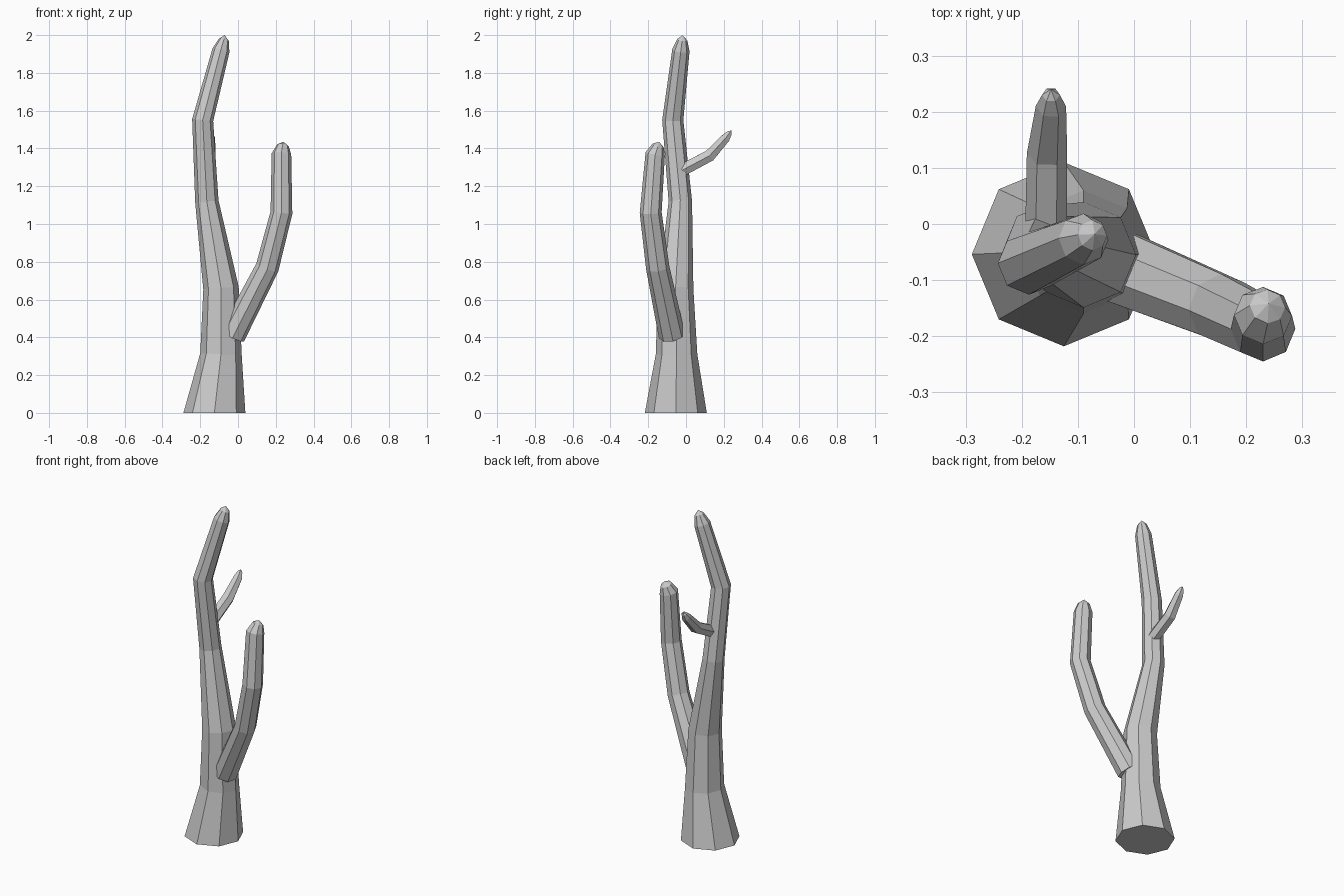
import bpy, bmesh
from math import cos, sin, pi
from mathutils import Vector

cube = bpy.data.objects.get("Cube")
if cube:
    bpy.data.objects.remove(cube)

bark = bpy.data.materials.new("grey_bark")
bark.use_nodes = True
colour = (0.6, 0.6, 0.6, 1)
bark.diffuse_color = colour
bark.node_tree.nodes["Principled BSDF"].inputs["Base Color"].default_value = colour


def limb(name, path, sides, tip, flat_start=False):
    """Faceted tapering tube along (x, y, z, radius) points, closed by a fan at the tip."""
    bm = bmesh.new()
    pts = [Vector(p[:3]) for p in path]
    rings = []
    for i, p in enumerate(pts):
        ahead = (pts[min(i + 1, len(pts) - 1)] - p).normalized()
        behind = (p - pts[max(i - 1, 0)]).normalized()
        t = (ahead + behind).normalized()
        if i == 0 and flat_start:
            t = Vector((0, 0, 1))
        u = Vector((1, 0, 0))
        u = (u - t * u.dot(t)).normalized()
        v = t.cross(u)
        r = path[i][3]
        rings.append([bm.verts.new(p + (u * cos(a) + v * sin(a)) * r)
                      for a in (2 * pi * k / sides for k in range(sides))])
    for lower, upper in zip(rings, rings[1:]):
        for k in range(sides):
            n = (k + 1) % sides
            bm.faces.new((lower[k], lower[n], upper[n], upper[k]))
    apex = bm.verts.new(tip)
    for k in range(sides):
        bm.faces.new((rings[-1][k], rings[-1][(k + 1) % sides], apex))
    bm.faces.new(rings[0][::-1])
    bmesh.ops.recalc_face_normals(bm, faces=bm.faces)
    mesh = bpy.data.meshes.new(name)
    bm.to_mesh(mesh)
    bm.free()
    mesh.materials.append(bark)
    obj = bpy.data.objects.new(name, mesh)
    bpy.context.collection.objects.link(obj)
    return obj


# Main trunk with a flared foot
limb("trunk", [(-0.125, -0.054, 0, 0.164), (-0.09, -0.05, 0.31, 0.11),
               (-0.09, -0.055, 0.66, 0.094), (-0.165, -0.03, 1.12, 0.062),
               (-0.187, -0.07, 1.55, 0.056), (-0.09, -0.027, 1.92, 0.046),
               (-0.074, -0.02, 1.975, 0.027)], 8, (-0.07, -0.018, 2.0), True)

# Large side branch
limb("side_branch", [(-0.03, -0.075, 0.41, 0.07), (0.155, -0.15, 0.77, 0.062),
                     (0.23, -0.187, 1.06, 0.058), (0.23, -0.163, 1.37, 0.052),
                     (0.238, -0.147, 1.415, 0.032)], 8, (0.24, -0.142, 1.435))

# Small twig on the back
limb("back_twig", [(-0.157, -0.02, 1.285, 0.037), (-0.155, 0.125, 1.362, 0.036),
                   (-0.148, 0.21, 1.455, 0.027), (-0.148, 0.23, 1.482, 0.016)],
     6, (-0.148, 0.24, 1.495))
